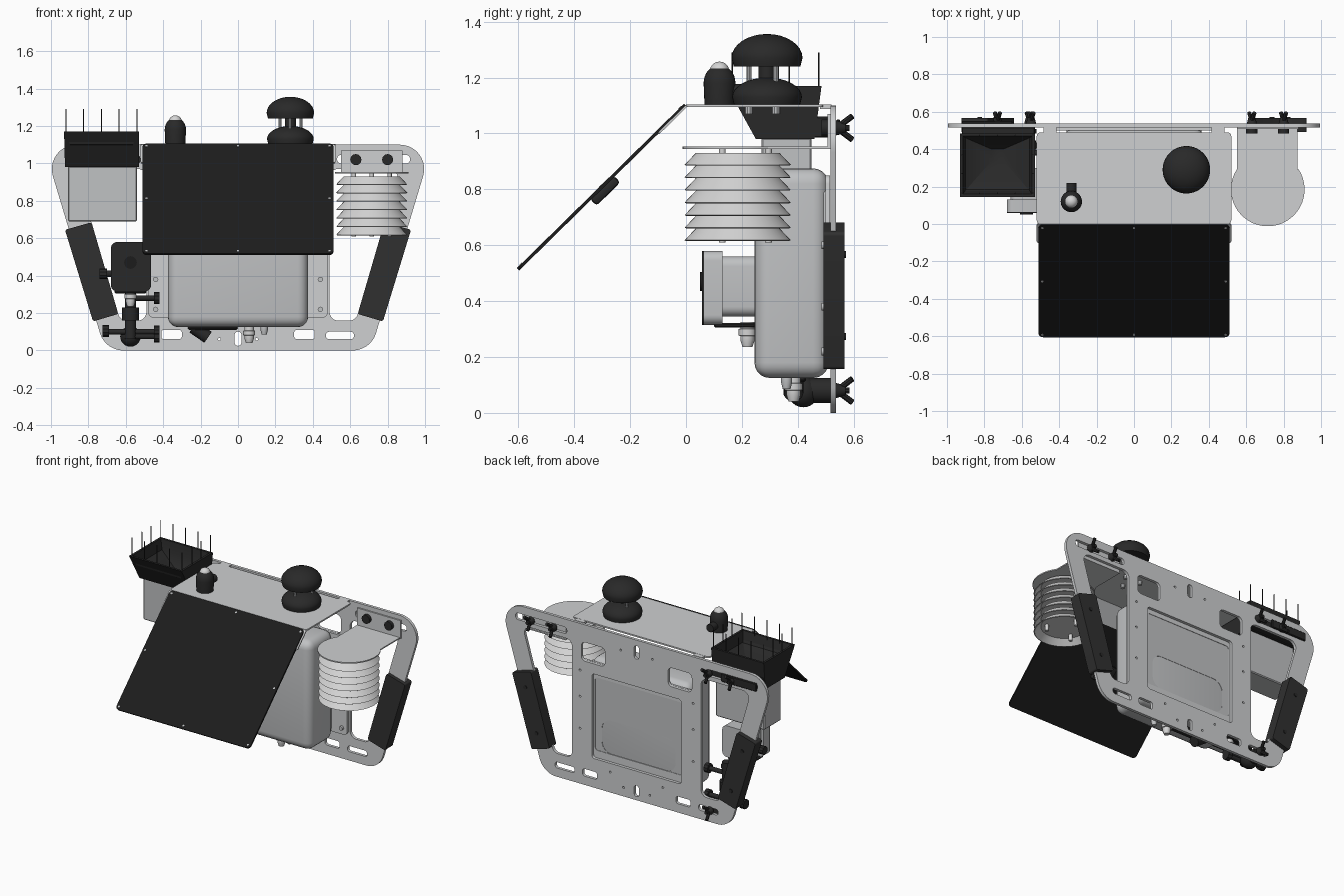
import bpy, bmesh
from math import pi, sin, cos, atan2
from mathutils import Matrix, Vector

if "Cube" in bpy.data.objects:
    bpy.data.objects.remove(bpy.data.objects["Cube"])

def material(name, r, g, b):
    m = bpy.data.materials.new(name)
    m.use_nodes = True
    m.diffuse_color = (r, g, b, 1)
    m.node_tree.nodes["Principled BSDF"].inputs["Base Color"].default_value = (r, g, b, 1)
    return m

METAL = material("light metal", .62, .63, .64)
CASE = material("case grey", .53, .54, .55)
WHITE = material("shield white", .66, .66, .66)
BLACK = material("black plastic", .022, .022, .022)
PANEL = material("solar black", .012, .012, .012)
GRIP = material("grip rubber", .03, .03, .03)
AXES = {"z": Matrix.Identity(4), "y": Matrix.Rotation(pi / 2, 4, "X"),
        "x": Matrix(((0, 0, 1, 0), (1, 0, 0, 0), (0, 1, 0, 0), (0, 0, 0, 1)))}

def add(name, mesh, mat):
    mesh.materials.clear()
    mesh.materials.append(mat)
    ob = bpy.data.objects.new(name, mesh)
    bpy.context.collection.objects.link(ob)
    bpy.ops.object.select_all(action="DESELECT")
    ob.select_set(True)
    bpy.context.view_layer.objects.active = ob
    bpy.ops.object.shade_smooth_by_angle(angle=.6)
    return ob

def from_bm(name, bm, mat):
    bmesh.ops.recalc_face_normals(bm, faces=bm.faces)
    me = bpy.data.meshes.new(name)
    bm.to_mesh(me)
    bm.free()
    return add(name, me, mat)

def rounded(pts, r, n=6):
    """Polygon with circular corners."""
    out = []
    for i, p in enumerate(pts):
        p = Vector(p)
        a, b = Vector(pts[i - 1]) - p, Vector(pts[(i + 1) % len(pts)]) - p
        half = a.angle(b) / 2
        t = r * cos(half) / sin(half)
        a, b, w = p + a.normalized() * t, p + b.normalized() * t, sin(half)
        for k in range(n + 1):
            u = k / n
            c = ((1 - u) ** 2, 2 * u * (1 - u) * w, u * u)
            out.append((a * c[0] + p * c[1] + b * c[2]) / sum(c))
    return out

def rect(x0, x1, y0, y1, r):
    return rounded([(x0, y0), (x1, y0), (x1, y1), (x0, y1)], r)

def sheet(name, loops, axis, lo, hi, mat, matrix=None):
    """Extruded outline; later loops are holes."""
    cu = bpy.data.curves.new(name, "CURVE")
    cu.dimensions, cu.fill_mode, cu.extrude = "2D", "BOTH", (hi - lo) / 2
    for loop in loops:
        s = cu.splines.new("POLY")
        s.points.add(len(loop) - 1)
        for q, p in zip(s.points, loop):
            q.co = (p[0], p[1], 0, 1)
        s.use_cyclic_u = True
    tmp = bpy.data.objects.new("tmp", cu)
    bpy.context.collection.objects.link(tmp)
    deps = bpy.context.evaluated_depsgraph_get()
    me = bpy.data.meshes.new_from_object(tmp.evaluated_get(deps))
    bpy.data.objects.remove(tmp)
    shift = Vector([(lo + hi) / 2 if c == axis else 0 for c in "xyz"])
    me.transform(matrix or Matrix.Translation(shift) @ AXES[axis])
    return add(name, me, mat)

def box(name, x, y, z, mat, bevel=0, seg=3):
    bm = bmesh.new()
    bmesh.ops.create_cube(bm, size=1)
    for v in bm.verts:
        v.co = [(a + b) / 2 + c * (b - a) for (a, b), c in zip((x, y, z), v.co)]
    if bevel:
        bmesh.ops.bevel(bm, geom=bm.edges[:], offset=bevel, segments=seg, profile=.5, affect="EDGES")
    return from_bm(name, bm, mat)

def rod(name, a, b, r, mat, n=16, r2=None):
    a, b = Vector(a), Vector(b)
    bm = bmesh.new()
    m = Matrix.Translation((a + b) / 2) @ (b - a).to_track_quat("Z", "Y").to_matrix().to_4x4()
    bmesh.ops.create_cone(bm, cap_ends=True, segments=n, radius1=r, radius2=r if r2 is None else r2,
                          depth=(b - a).length, matrix=m)
    return from_bm(name, bm, mat)

def lathe(name, profile, x, y, mat, n=40):
    bm = bmesh.new()
    rings = [[bm.verts.new((x + r * cos(2 * pi * i / n), y + r * sin(2 * pi * i / n), z))
              for i in range(n)] for r, z in profile]
    for a, b in zip(rings, rings[1:]):
        for i in range(n):
            bm.faces.new((a[i], a[i - 1], b[i - 1], b[i]))
    bmesh.ops.remove_doubles(bm, verts=bm.verts, dist=1e-5)
    return from_bm(name, bm, mat)

def dome(r, z0, z1, h, n=8):
    """Profile of a skirted dome: flat base, short wall, elliptic cap."""
    cap = [(r * cos(k * pi / 2 / n), z0 + h + (z1 - z0 - h) * sin(k * pi / 2 / n)) for k in range(n + 1)]
    return [(0, z0), (r * .94, z0)] + cap

# Back plate with handle openings, windows and slots
loops = [rounded([(-.71, 0), (.71, 0), (1.04, 1.1), (-1.04, 1.1)], .13, 10), rect(-.34, .34, .2, .78, .02)]
for s in (-1, 1):
    loops.append(rounded([(s * .49, .16), (s * .63, .16), (s * .868, .97), (s * .49, .97)], .045))
    for x0, x1, z0, z1, r in ((.24, .42, .85, .98, .03), (.53, .92, 1.0, 1.045, .02),
                              (.3, .41, .06, .11, .015), (.47, .62, .06, .1, .018)):
        loops.append(rect(*sorted((s * x0, s * x1)), z0, z1, r))
loops += [rect(-.018, .018, .025, .1, .016), rect(-.018, .018, .97, 1.06, .016)]
loops += [rect(s * x - .007, s * x + .007, z - .007, z + .007, .006)
          for s in (-1, 1) for x, z in ((.43, .38), (.43, .6), (.43, .78), (.12, 1.0), (.2, .14), (.1, .06))]
sheet("back_plate", loops, "y", .517, .537, METAL)

# Handle grips with a slight waist
for side, s in (("left", 1), ("right", -1)):
    g = sheet(side + "_grip", [rounded([(s * .775, .155), (s * .64, .195), (s * .783, .685), (s * .925, .645)], .012)],
              "y", .492, .568, GRIP)
    for t in (.2, .8):
        x, z = s * (.71 + .143 * t), .175 + .49 * t
        rod("grip_screw", (x, .56, z), (x, .573, z), .013, BLACK, 12)

# Enclosure, mounting flange and recessed rear panel
box("enclosure", (-.375, .375), (.245, .51), (.125, .875), CASE, .055, 5)
sheet("mount_flange", [rect(-.48, .48, .175, .85, .03), rect(-.33, .33, .25, .75, .02)], "y", .5, .515, METAL)
sheet("rear_panel", [rect(-.36, .36, .18, .8, .02), rect(-.28, .28, .25, .48, .07)], "y", .485, .512, CASE)
box("rear_recess", (-.3, .3), (.47, .486), (.23, .5), CASE)
for x in (-.44, .44):
    for z in (.22, .38, .6):
        rod("flange_bolt", (x, .485, z), (x, .502, z), .014, CASE, 12)

# Cable connectors under the enclosure
def gland(name, x, y, z, mat, r=.032):
    lathe(name, [(0, z), (r * .55, z), (r * .8, z + .025), (r * .8, z + .04), (r, z + .042),
                 (r, z + .065), (r * .8, z + .067), (r * .8, z + .09), (0, z + .09)], x, y, mat, 12)
gland("cable_gland", .06, .385, .04, WHITE)
gland("vent_plug", .14, .36, .085, CASE, .025)
gland("sensor_gland", -.575, .22, .235, WHITE)
rod("black_connector", (-.24, .385, .125), (-.16, .385, .07), .035, BLACK, 12)
box("connector_base", (-.27, .0), (.34, .43), (.11, .13), BLACK, .008, 1)

# Top cover with its folded lip and rear tabs
sheet("top_cover", [rect(-.52, .52, 0, .49, .02)], "z", 1.094, 1.104, METAL)
for x in (-.45, .45):
    box("cover_tab", (x - .035, x + .035), (.48, .52), (1.088, 1.103), METAL)
tilt = Matrix.Rotation(atan2(.59, .6), 4, "X")
sheet("cover_lip", [rect(-.52, .52, -.07, .07, .01)], "z", -.004, .004, METAL,
      Matrix.Translation((0, -.048, 1.05)) @ tilt)

# Tilted solar panel with screws and junction box
place = Matrix.Translation((0, -.302, .808)) @ tilt
sheet("solar_panel", [rect(-.51, .51, -.42, .42, .025)], "z", -.006, .006, PANEL, place)
for x, y in [(s * .49, t) for s in (-1, 1) for t in (-.4, 0, .4)] + [(0, -.4), (0, .4)]:
    rod("panel_screw", place @ Vector((x, y, 0)), place @ Vector((x, y, .008)), .007, CASE, 10)
jb = box("junction_box", (-.07, .07), (-.06, .06), (-.035, 0), BLACK, .012, 2)
jb.data.transform(place)

# Double dome antenna on the cover
lathe("lower_dome", dome(.125, 1.1, 1.2, .03), .28, .29, BLACK)
lathe("upper_dome", dome(.127, 1.24, 1.356, .03), .28, .29, BLACK)
rod("dome_post", (.28, .29, 1.18), (.28, .29, 1.26), .03, BLACK, 20)
for k in range(3):
    x, y = .28 + .065 * cos(k * 2.094 + .5), .29 + .065 * sin(k * 2.094 + .5)
    rod("dome_spacer", (x, y, 1.17), (x, y, 1.26), .009, CASE, 10)
    rod("dome_bolt", (x, y, 1.07), (x, y, 1.1), .014, CASE, 10)

# Small light sensor
lathe("light_sensor", dome(.057, 1.1, 1.245, .08), -.335, .12, BLACK, 28)
lathe("sensor_lens", dome(.034, 1.2, 1.257, .025), -.335, .12, WHITE, 24)
rod("sensor_plug", (-.335, .16, 1.15), (-.335, .22, 1.15), .027, BLACK, 16)

# Louvred shield hung from a bracket
cx, cy = .715, .185
outline = [(.55, .52), (.55, .29)] + [(cx + .197 * cos(a), cy + .197 * sin(a))
           for a in [pi - .58 + k * (pi + 1.16) / 32 for k in range(33)]] + [(.875, .29), (.875, .52)]
sheet("shield_bracket", [outline], "z", .945, .953, METAL)
box("bracket_flange", (.55, .88), (.507, .517), (.945, 1.07), METAL)
for k in range(7):
    z = .93 - .045 * k
    lathe("louvre", [(0, z), (.15, z), (.19, z - .042), (.184, z - .045), (.146, z - .008), (0, z - .008)],
          cx, cy, WHITE, 48)
for k in range(3):
    x, y = cx + .11 * cos(k * 2.094 + pi / 2), cy + .11 * sin(k * 2.094 + pi / 2)
    rod("louvre_post", (x, y, .61), (x, y, .948), .012, WHITE, 12)
rod("shield_core", (cx, cy, .66), (cx, cy, .92), .06, CASE, 20)

# Rain collector: tapered open hopper, body and bird spikes
bm = bmesh.new()
rings = [[bm.verts.new(p) for p in ((x0, y0, z), (x1, y0, z), (x1, y1, z), (x0, y1, z))]
         for x0, x1, y0, y1, z in ((-.925, -.53, .25, .46, .98), (-.93, -.53, .145, .485, 1.17),
                                   (-.915, -.545, .16, .47, 1.17), (-.9, -.56, .18, .46, 1.1),
                                   (-.76, -.7, .34, .4, 1.03))]
for a, b in zip(rings, rings[1:]):
    for i in range(4):
        bm.faces.new((a[i - 1], a[i], b[i], b[i - 1]))
bm.faces.new(rings[0])
bm.faces.new(rings[-1])
from_bm("rain_hopper", bm, BLACK)
box("rain_gauge_body", (-.91, -.54), (.27, .45), (.69, .985), CASE, .006, 1)
box("hopper_bracket", (-.92, -.53), (.45, .517), (.985, 1.06), BLACK, .004, 1)
box("hopper_clamp", (-.92, -.65), (.537, .552), (.995, 1.05), BLACK, .004, 1)
xs = [-.92 + .095 * k for k in range(5)]
for x, y in [(x, y) for x in xs for y in (.165, .475)] + [(x, y) for x in (xs[0], xs[4]) for y in (.27, .37)]:
    rod("bird_spike", (x, y, 1.15), (x, y, 1.29), .003, BLACK, 6)

# Hooded sensor on the right: narrow rear, wide front, dark face
sheet("hood_front", [rect(-.68, -.465, .315, .58, .035)], "y", .065, .13, CASE)
sheet("hood_rear", [rect(-.66, -.485, .345, .56, .035)], "y", .13, .3, CASE)
sheet("hood_face", [rect(-.68, -.465, .315, .58, .035)], "y", .058, .066, BLACK)
rod("hood_lens", (-.575, .05, .47), (-.575, .06, .47), .034, PANEL, 24)
box("hood_underside", (-.66, -.49), (.1, .25), (.305, .322), BLACK, .006, 1)
rod("hood_knob_stem", (-.70, .2, .41), (-.66, .2, .41), .018, BLACK)
rod("hood_knob", (-.74, .2, .41), (-.70, .2, .41), .028, BLACK, 10)

# Ball joint arm that carries the hooded sensor
rod("arm_post", (-.575, .38, .06), (-.575, .38, .36), .03, BLACK)
rod("arm_collar", (-.575, .38, .16), (-.575, .38, .23), .045, BLACK, 12)
rod("arm_top", (-.575, .25, .33), (-.575, .4, .33), .03, BLACK)
lathe("arm_ball", [(.055 * sin(k * pi / 12), .075 - .055 * cos(k * pi / 12)) for k in range(13)],
      -.575, .42, BLACK, 24)
rod("arm_foot", (-.575, .42, .08), (-.575, .517, .08), .045, BLACK)
for z, x0, x1 in ((.28, -.6, -.45), (.1, -.69, -.45), (.075, -.58, -.45)):
    rod("clamp_screw", (x0, .38, z), (x1, .38, z), .015, BLACK)
    rod("clamp_knob", (x1, .38, z), (x1 + .03, .38, z), .032, BLACK, 10)
rod("clamp_knob", (-.725, .38, .105), (-.69, .38, .105), .032, BLACK, 10)

# Through bolts with wing nuts behind the plate
for x, z in ((.63, 1.02), (.8, 1.02), (-.73, 1.02), (-.55, 1.02), (-.56, .08)):
    rod("bolt_head", (x, .485, z), (x, .508, z), .03, BLACK, 12)
    rod("bolt_shaft", (x, .5, z), (x, .585, z), .011, BLACK, 10)
    rod("wing_nut", (x, .537, z), (x, .57, z), .027, BLACK, 12, .018)
    for s in (-1, 1):
        rod("nut_wing", (x, .553, z + s * .01), (x + s * .014, .595, z + s * .042), .011, BLACK, 8)
